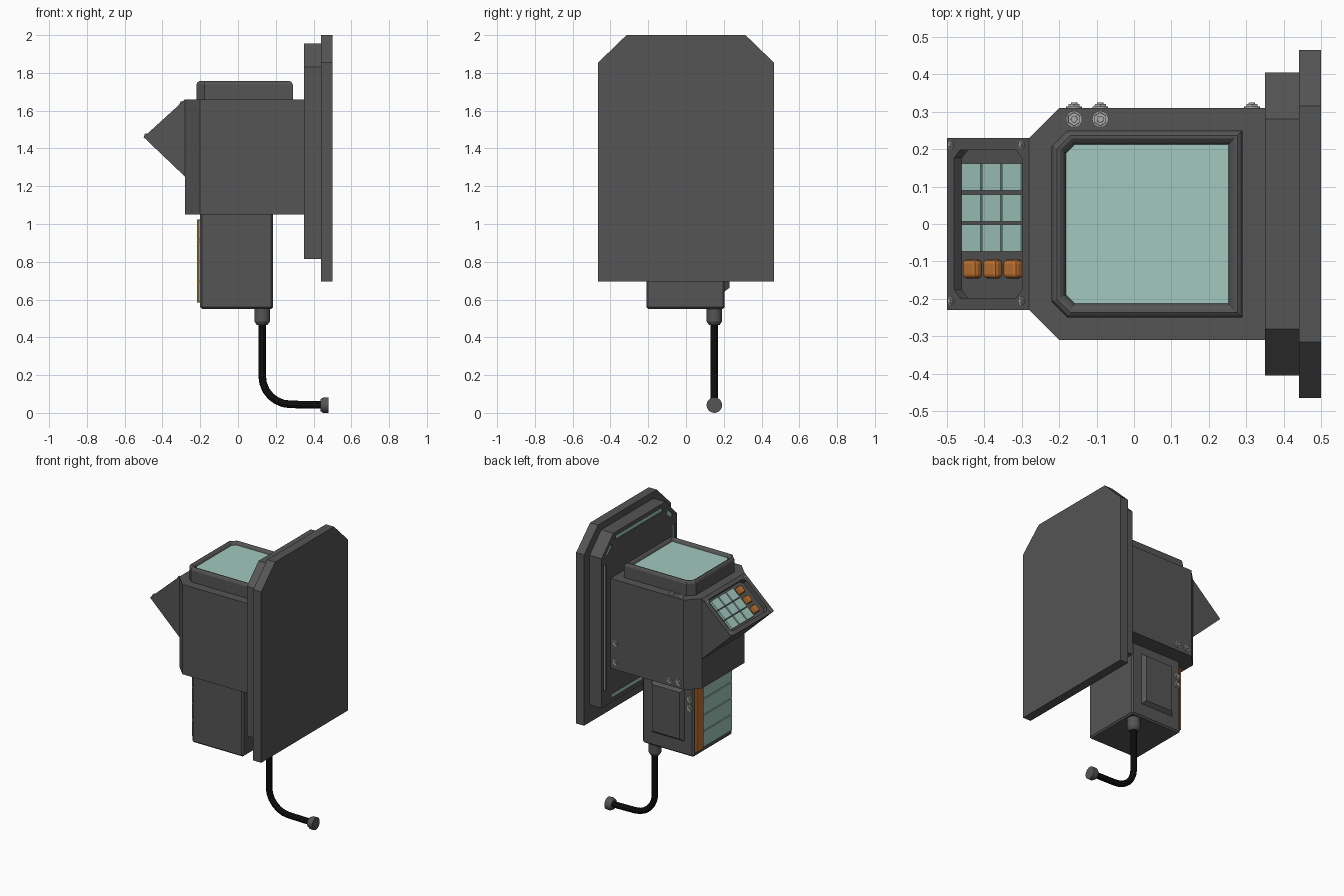
import bpy, bmesh, math
from mathutils import Matrix, Vector

if "Cube" in bpy.data.objects:
    bpy.data.objects.remove(bpy.data.objects["Cube"])


def material(name, rgb):
    m = bpy.data.materials.new(name)
    m.diffuse_color = (*rgb, 1)
    m.use_nodes = True
    m.node_tree.nodes["Principled BSDF"].inputs["Base Color"].default_value = m.diffuse_color
    return m


DARK = material("casing_grey", (0.09, 0.09, 0.09))
TEAL = material("teal_glass", (0.36, 0.58, 0.52))
ORANGE = material("orange", (0.52, 0.17, 0.03))
BLACK = material("rubber", (0.006, 0.006, 0.006))
STEEL = material("steel", (0.4, 0.4, 0.39))


def finish(name, bm, mat, bevel=0, segments=1):
    bmesh.ops.recalc_face_normals(bm, faces=bm.faces)
    me = bpy.data.meshes.new(name)
    bm.to_mesh(me)
    bm.free()
    me.materials.append(mat)
    ob = bpy.data.objects.new(name, me)
    bpy.context.collection.objects.link(ob)
    if bevel:
        b = ob.modifiers.new("bevel", 'BEVEL')
        b.width, b.segments = bevel, segments
    return ob


def prism(name, pts, axis, lo, hi, mat=DARK, bevel=0):
    """Extrude a 2D outline along an axis."""
    place = {'x': lambda a, b, c: (c, a, b), 'y': lambda a, b, c: (a, c, b), 'z': lambda a, b, c: (a, b, c)}[axis]
    bm = bmesh.new()
    f = bm.faces.new([bm.verts.new(place(a, b, lo)) for a, b in pts])
    r = bmesh.ops.extrude_face_region(bm, geom=[f])
    vs = [v for v in r["geom"] if isinstance(v, bmesh.types.BMVert)]
    bmesh.ops.translate(bm, verts=vs, vec=Vector(place(0, 0, hi - lo)))
    return finish(name, bm, mat, bevel)


def box(name, lo, hi, mat=DARK, bevel=0, segments=1, frame=Matrix()):
    lo, hi = Vector(lo), Vector(hi)
    bm = bmesh.new()
    bmesh.ops.create_cube(bm, size=1, matrix=Matrix.Translation((lo + hi) / 2) @ Matrix.Diagonal((*(hi - lo), 1)))
    ob = finish(name, bm, mat, bevel, segments)
    ob.matrix_world = frame
    return ob


def cylinder(bm, r1, r2, z0, z1, sides, frame=Matrix()):
    bmesh.ops.create_cone(bm, cap_ends=True, segments=sides, radius1=r1, radius2=r2, depth=z1 - z0,
                          matrix=frame @ Matrix.Translation((0, 0, (z0 + z1) / 2)))


def bolt(name, frame, r):
    """Washer, hexagon head and round centre, pointing along local z."""
    bm = bmesh.new()
    cylinder(bm, r, r, -0.004, r * 0.2, 16, frame)
    cylinder(bm, r * 0.85, r * 0.8, 0, r * 0.5, 6, frame)
    cylinder(bm, r * 0.45, r * 0.4, 0, r * 0.7, 12, frame)
    finish(name, bm, STEEL)


def cut(ob, cutters):
    for c in cutters:
        c.hide_render = True
        c.hide_viewport = True
        c.display_type = 'WIRE'
        m = ob.modifiers.new("cut", 'BOOLEAN')
        m.operation, m.object, m.solver = 'DIFFERENCE', c, 'EXACT'


# Wall plates with clipped top corners
def plate(name, w, inner, bottom, shoulder, top, x0, x1):
    pts = [(-w, bottom), (w, bottom), (w, shoulder), (inner, top), (-inner, top), (-w, shoulder)]
    return prism(name, pts, 'x', x0, x1)


plate("back_plate", 0.465, 0.315, 0.695, 1.855, 2.0, 0.44, 0.5)
mount = plate("mounting_plate", 0.405, 0.28, 0.815, 1.83, 1.955, 0.35, 0.44)

# Light strips sunk into grooves around the mounting plate
lines = [((-0.25, 1.915), (0.25, 1.915)), ((-0.3, 0.855), (0.3, 0.855))]
for s in (-1, 1):
    lines += [((s * 0.368, 0.92), (s * 0.368, 1.77)), ((s * 0.35, 1.832), (s * 0.298, 1.882))]
grooves = []
for i, (a, b) in enumerate(lines):
    a, b = Vector(a), Vector(b)
    mid, d = (a + b) / 2, b - a
    fr = Matrix.Translation((0.35, mid.x, mid.y)) @ Matrix.Rotation(math.atan2(d.y, d.x), 4, 'X')
    h = d.length / 2
    grooves.append(box(f"groove_cutter_{i}", (-0.02, -h, -0.014), (0.014, h, 0.014), DARK, frame=fr))
    box(f"light_strip_{i}", (0.006, -h, -0.014), (0.016, h, 0.014), TEAL, frame=fr)
cut(mount, grooves)

# Main housing with clipped outer corners
prism("main_housing", [(0.35, -0.31), (0.35, 0.31), (-0.2, 0.31), (-0.28, 0.23), (-0.28, -0.23), (-0.2, -0.31)],
      'z', 1.05, 1.66)


# Top display: stepped, rounded rim around a sunken screen
def display_outline(inset, c):
    x0, x1, y = -0.22 + inset, 0.29 - inset, 0.25 - inset
    return [(x1, -y), (x1, y), (x0 + c, y), (x0, y - c), (x0, -(y - c)), (x0 + c, -y)]


bm = bmesh.new()
rings = []
for inset, z in [(0, 1.65), (0, 1.738), (0.005, 1.75), (0.014, 1.756), (0.022, 1.755), (0.032, 1.747), (0.041, 1.73)]:
    rings.append([bm.verts.new((x, y, z)) for x, y in display_outline(inset, 0.042 - inset * 0.5)])
for a, b in zip(rings, rings[1:]):
    for i in range(6):
        bm.faces.new((a[i], a[(i + 1) % 6], b[(i + 1) % 6], b[i]))
bm.faces.new(rings[-1])
bm.faces.new(rings[0])
finish("display_rim", bm, DARK)
prism("display_screen", display_outline(0.038, 0.023), 'z', 1.71, 1.738, TEAL)

# Sloped console wedge; keypad frame has x up the slope and z outwards
wedge = prism("console_wedge", [(-0.28, 1.66), (-0.5, 1.46), (-0.28, 1.25)], 'y', -0.23, 0.23)
u = Vector((0.22, 0, 0.2)).normalized()
v = Vector((0, 1, 0))
pad = Matrix((u, v, u.cross(v))).transposed().to_4x4()
pad.translation = (-0.39, 0, 1.56)
c = 0.022
outline = [(sx * (0.122 - (0 if k else c)), sy * (0.198 - (c if k else 0)))
           for sx, sy, order in [(1, 1, (1, 0)), (-1, 1, (0, 1)), (-1, -1, (1, 0)), (1, -1, (0, 1))] for k in order]
recess = prism("keypad_cutter", outline, 'z', -0.03, 0.03)
recess.matrix_world = pad
cut(wedge, [recess])

# Keys: three rows of teal, one row of orange buttons
for col in (-1, 0, 1):
    x = col * 0.0735
    for row, y in enumerate((0.125, 0.043, -0.038)):
        box(f"key_{col + 1}_{row}", (x - 0.034, y - 0.036, -0.034), (x + 0.034, y + 0.036, -0.013), TEAL, frame=pad)
    box(f"button_{col + 1}", (x - 0.025, -0.145, -0.034), (x + 0.025, -0.095, -0.003), ORANGE, 0.01, 2, pad)
for i, (x, y) in enumerate([(-0.133, 0.212), (-0.133, -0.205), (0.122, 0.212), (0.122, -0.205)]):
    bolt(f"console_screw_{i}", pad @ Matrix.Translation((x, y, 0)), 0.011)

# Lower housing with raised side cover
box("lower_housing", (-0.2, -0.21, 0.55), (0.185, 0.205, 1.06), bevel=0.01)
bm = bmesh.new()
y0, y1, e = 0.2, 0.23, 0.022
for y, g in ((y0, 0), (y1, e)):
    for x, z in ((-0.135 + g, 0.64 + g), (0.115 - g, 0.64 + g), (0.115 - g, 1.0 - g), (-0.135 + g, 1.0 - g)):
        bm.verts.new((x, y, z))
bmesh.ops.convex_hull(bm, input=bm.verts)
bmesh.ops.dissolve_limit(bm, angle_limit=0.01, verts=bm.verts, edges=bm.edges)
finish("side_cover", bm, DARK)

# Indicator stack and orange bar on the lower housing
for i in range(4):
    z = 0.587 + i * 0.11
    box(f"indicator_{i}", (-0.208, -0.198, z), (-0.19, 0.112, z + 0.103), TEAL)
box("orange_bar", (-0.216, 0.122, 0.585), (-0.19, 0.19, 1.025), ORANGE)

# Bolts on the rear side and the housing top
side = Matrix.Rotation(-math.pi / 2, 4, 'X')
for i, (x, y, z) in enumerate([(-0.16, 0.31, 1.09), (-0.09, 0.31, 1.09), (0.315, 0.31, 1.1), (0.315, 0.31, 1.23),
                               (-0.17, 0.205, 0.94), (-0.17, 0.205, 0.88)]):
    bolt(f"side_bolt_{i}", Matrix.Translation((x, y, z)) @ side, 0.021)
for i, x in enumerate((-0.16, -0.09)):
    bolt(f"top_bolt_{i}", Matrix.Translation((x, 0.28, 1.66)), 0.022)

# Cable with gland and end plug
bm = bmesh.new()
fr = Matrix.Translation((0.128, 0.15, 0))
cylinder(bm, 0.041, 0.041, 0.485, 0.555, 24, fr)
cylinder(bm, 0.028, 0.041, 0.465, 0.485, 24, fr)
gland = finish("cable_gland", bm, DARK)
bm = bmesh.new()
fr = Matrix.Translation((0, 0.15, 0.041)) @ Matrix.Rotation(math.pi / 2, 4, 'Y')
cylinder(bm, 0.032, 0.041, 0.436, 0.452, 24, fr)
cylinder(bm, 0.041, 0.041, 0.452, 0.48, 24, fr)
plug = finish("cable_plug", bm, DARK)

R = 0.15
path = [(0.128, 0.49)] + [(0.128 + R - R * math.cos(t), 0.195 - R * math.sin(t))
                          for t in [i * math.pi / 12 for i in range(7)]] + [(0.445, 0.042)]
cu = bpy.data.curves.new("cable", 'CURVE')
cu.dimensions = '3D'
cu.bevel_depth, cu.bevel_resolution, cu.use_fill_caps = 0.02, 3, True
sp = cu.splines.new('POLY')
sp.points.add(len(path) - 1)
for p, (x, z) in zip(sp.points, path):
    p.co = (x, 0.15, z, 1)
cu.materials.append(BLACK)
cable = bpy.data.objects.new("cable", cu)
bpy.context.collection.objects.link(cable)

bpy.ops.object.select_all(action='DESELECT')
cable.select_set(True)
bpy.context.view_layer.objects.active = cable
bpy.ops.object.convert(target='MESH')
for ob in (gland, plug):
    ob.select_set(True)
bpy.ops.object.shade_smooth_by_angle(angle=math.radians(35))
